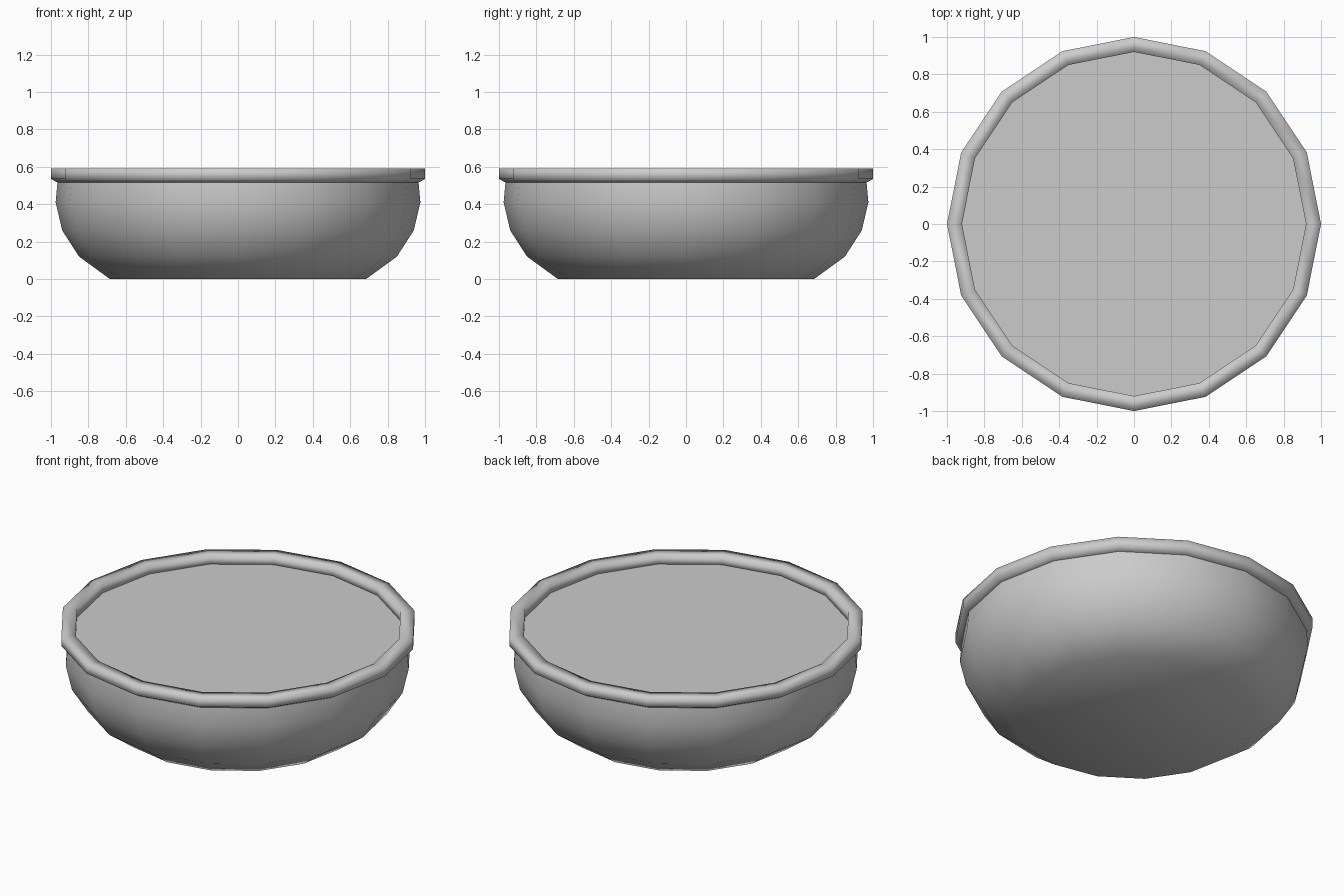
import bpy
import bmesh
from math import cos, sin, tau, radians

SIDES = 16

cube = bpy.data.objects.get("Cube")
if cube:
    bpy.data.objects.remove(cube, do_unlink=True)

grey = bpy.data.materials.new("light grey")
grey.use_nodes = True
colour = (0.6, 0.6, 0.6, 1)
grey.diffuse_color = colour
grey.node_tree.nodes["Principled BSDF"].inputs["Base Color"].default_value = colour


def lathe(name, profile, closed=False, cap=False, smooth=180):
    """Spin a (radius, height) profile around z; optionally close the loop or cap its start."""
    bm = bmesh.new()
    rings = [[bm.verts.new((r * cos(tau * i / SIDES), r * sin(tau * i / SIDES), z))
              for i in range(SIDES)] for r, z in profile]
    pairs = list(zip(rings, rings[1:]))
    if closed:
        pairs.append((rings[-1], rings[0]))
    for low, high in pairs:
        for i in range(SIDES):
            j = (i + 1) % SIDES
            bm.faces.new((low[i], low[j], high[j], high[i]))
    if cap:
        bm.faces.new(rings[0][::-1])
    mesh = bpy.data.meshes.new(name)
    bm.to_mesh(mesh)
    bm.free()
    mesh.materials.append(grey)
    obj = bpy.data.objects.new(name, mesh)
    bpy.context.collection.objects.link(obj)
    bpy.ops.object.select_all(action="DESELECT")
    obj.select_set(True)
    bpy.context.view_layer.objects.active = obj
    bpy.ops.object.shade_smooth_by_angle(angle=radians(smooth))
    return obj


# Rounded bowl with a flat base
lathe("bowl", [(0.685, 0), (0.85, 0.12), (0.94, 0.26), (0.975, 0.41), (0.965, 0.52)],
      cap=True, smooth=50)

# Thick rim with a chamfered underside
lathe("rim", [(0.92, 0.515), (0.965, 0.515), (1, 0.535), (1, 0.59), (0.92, 0.59)], closed=True)

# Flat filling just below the lip
bpy.ops.mesh.primitive_circle_add(vertices=SIDES, radius=0.93, fill_type="NGON",
                                  location=(0, 0, 0.535), rotation=(0, 0, tau / 4))
filling = bpy.context.object
filling.name = "filling"
filling.data.materials.append(grey)
